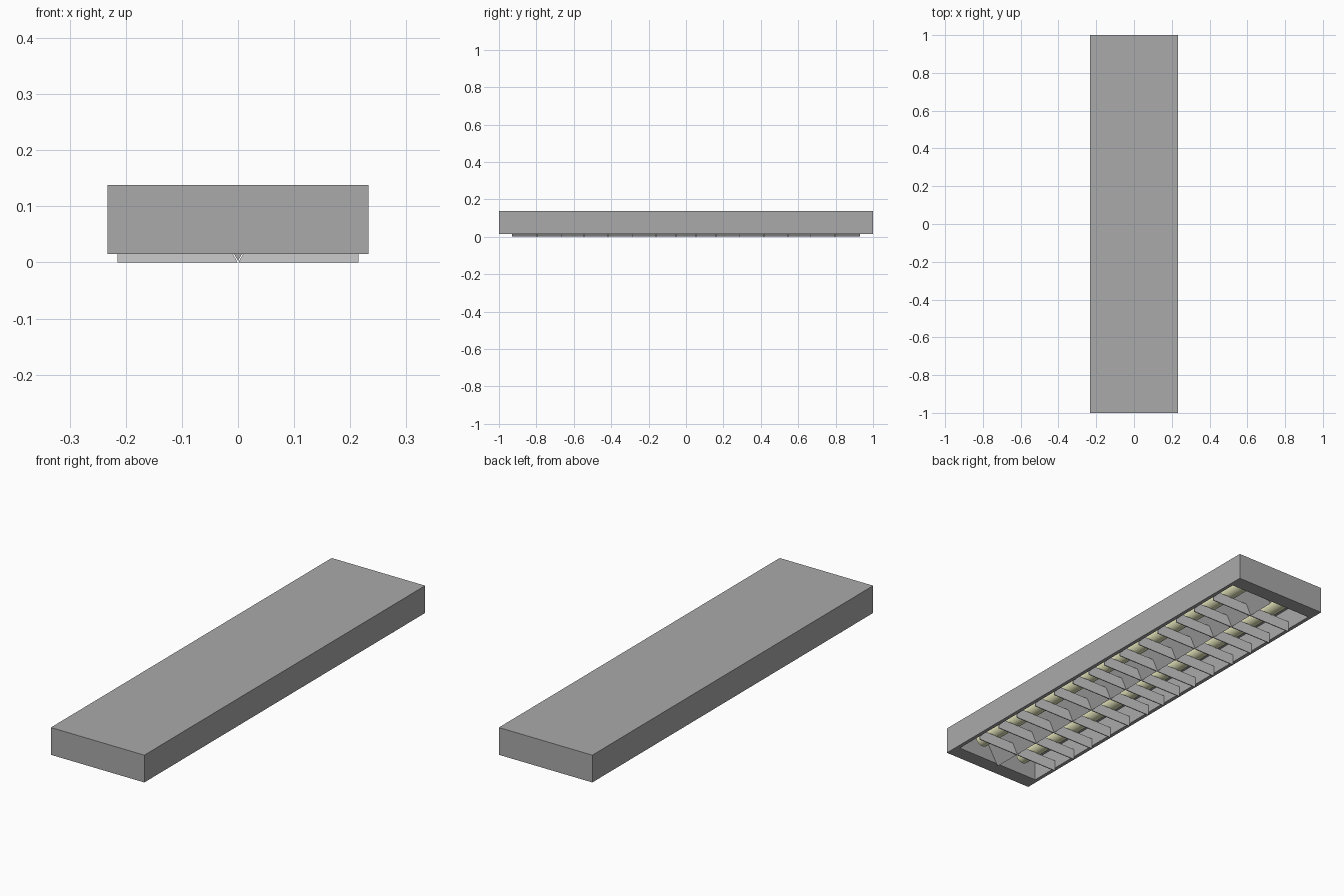
import bpy, bmesh
from math import pi

if "Cube" in bpy.data.objects:
    bpy.data.objects.remove(bpy.data.objects["Cube"])


def material(name, colour):
    mat = bpy.data.materials.new(name)
    mat.diffuse_color = (*colour, 1)
    mat.use_nodes = True
    mat.node_tree.nodes["Principled BSDF"].inputs["Base Color"].default_value = mat.diffuse_color
    return mat


def mesh_object(name, verts, faces, mat=None):
    me = bpy.data.meshes.new(name)
    me.from_pydata(verts, [], faces)
    bm = bmesh.new()
    bm.from_mesh(me)
    bmesh.ops.recalc_face_normals(bm, faces=bm.faces)
    bm.to_mesh(me)
    bm.free()
    ob = bpy.data.objects.new(name, me)
    bpy.context.collection.objects.link(ob)
    if mat:
        me.materials.append(mat)
    return ob


def prism(name, profile, y0, y1, mat=None):
    """Extrude an (x, z) profile along y."""
    n = len(profile)
    verts = [(x, y, z) for y in (y0, y1) for x, z in profile]
    faces = [tuple(range(n)), tuple(range(n, 2 * n))]
    faces += [(i, (i + 1) % n, n + (i + 1) % n, n + i) for i in range(n)]
    return mesh_object(name, verts, faces, mat)


dark_grey = material("dark_grey", (0.4, 0.4, 0.4))
glow = material("tube_yellow", (0.87, 0.87, 0.56))

# Housing: box with a deep recess in the underside
bm = bmesh.new()
bmesh.ops.create_cube(bm, size=1)
for v in bm.verts:
    v.co = (v.co.x * 0.466, v.co.y * 2, 0.0765 + v.co.z * 0.123)
bm.normal_update()
bottom = min(bm.faces, key=lambda f: f.calc_center_median().z)
bmesh.ops.inset_region(bm, faces=[bottom], thickness=0.01)
for v in bottom.verts:
    v.co.x = 0.216 if v.co.x > 0 else -0.216
    v.co.y = 0.932 if v.co.y > 0 else -0.932
recess = bmesh.ops.extrude_face_region(bm, geom=[bottom])["geom"]
for v in recess:
    if isinstance(v, bmesh.types.BMVert):
        v.co.z = 0.118
if bottom.is_valid:
    bm.faces.remove(bottom)
bmesh.ops.recalc_face_normals(bm, faces=bm.faces)
me = bpy.data.meshes.new("housing")
bm.to_mesh(me)
bm.free()
me.materials.append(dark_grey)
bpy.context.collection.objects.link(bpy.data.objects.new("housing", me))

# Central V-shaped reflector between the tubes
prism("centre_reflector", [(0, 0.003), (0.06, 0.105), (0.06, 0.118),
                           (-0.06, 0.118), (-0.06, 0.105)], -0.931, 0.931, dark_grey)

# Two fluorescent tubes
for side, x in (("left", -0.115), ("right", 0.115)):
    bpy.ops.mesh.primitive_cylinder_add(vertices=24, radius=0.035, depth=1.8,
                                        location=(x, 0, 0.083), rotation=(pi / 2, 0, 0))
    tube = bpy.context.object
    tube.name = side + "_tube"
    tube.data.materials.append(glow)
    bpy.ops.object.shade_smooth_by_angle()

# Cross louvres, one blade each side of the reflector
half_row = [0.053, 0.16, 0.288, 0.417, 0.545, 0.667, 0.797]
for i, y in enumerate(sorted([-v for v in half_row] + half_row)):
    for side, s in (("left", -1), ("right", 1)):
        prism(f"louvre_{side}_{i + 1}",
              [(s * 0.001, 0), (s * 0.215, 0), (s * 0.215, 0.05), (s * 0.027, 0.05)],
              y - 0.002, y + 0.002)
